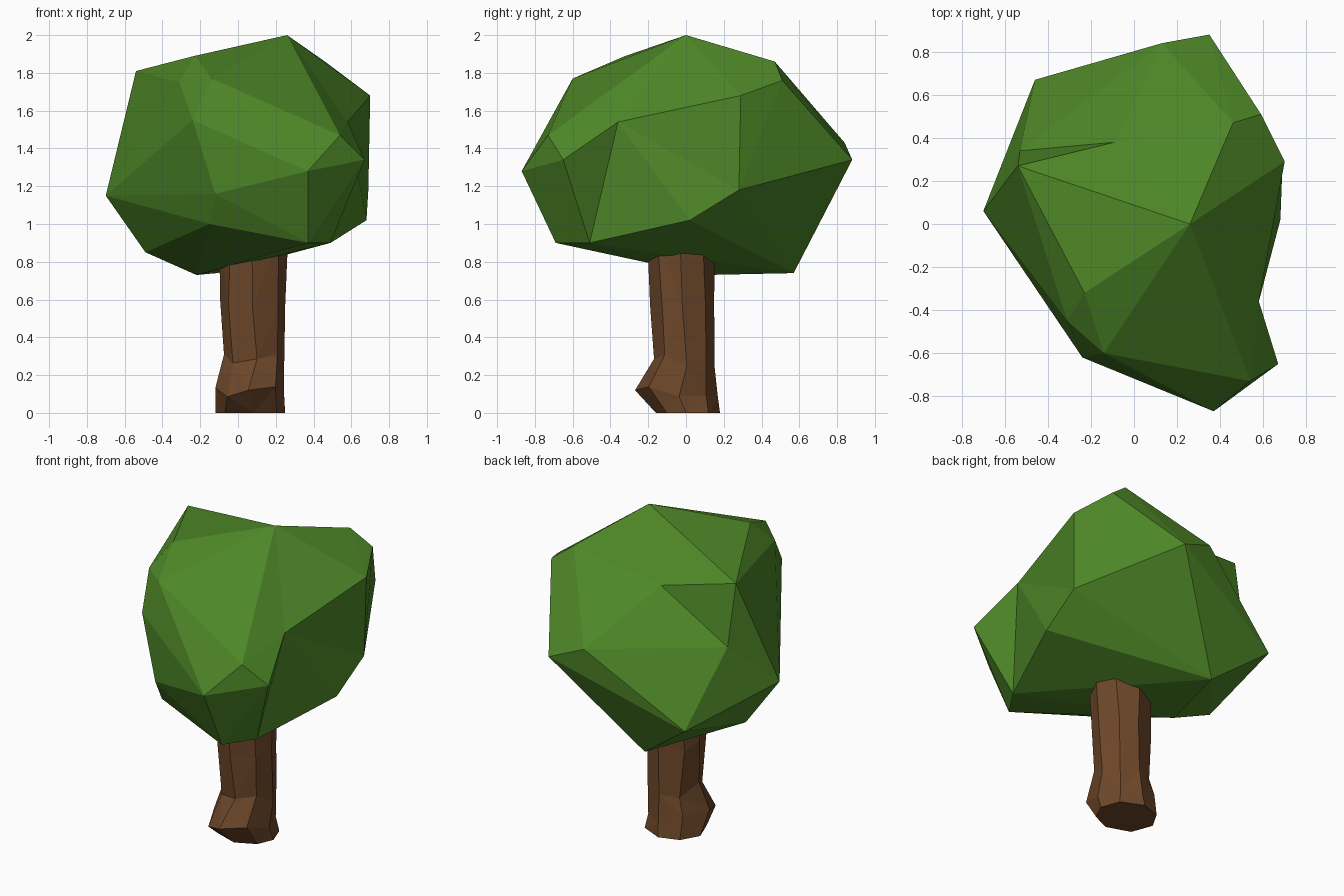
import bpy, bmesh, math, random
from mathutils import Vector

if "Cube" in bpy.data.objects:
    bpy.data.objects.remove(bpy.data.objects["Cube"])

random.seed(4)


def material(name, rgb):
    m = bpy.data.materials.new(name)
    m.diffuse_color = (*rgb, 1)
    m.use_nodes = True
    m.node_tree.nodes["Principled BSDF"].inputs["Base Color"].default_value = m.diffuse_color
    return m


def finish(bm, name, mat):
    bmesh.ops.recalc_face_normals(bm, faces=bm.faces[:])
    me = bpy.data.meshes.new(name)
    bm.to_mesh(me)
    bm.free()
    me.materials.append(mat)
    ob = bpy.data.objects.new(name, me)
    bpy.context.collection.objects.link(ob)
    return ob


leaf = material("leaf green", (0.075, 0.24, 0.02))
bark = material("bark brown", (0.155, 0.064, 0.023))

# Canopy: faceted hull of corner points, then a few shallow dents
corners = {
    'A': (.26, 0, 2), 'B': (-.54, .27, 1.81), 'C': (.46, .47, 1.86),
    'D': (-.23, -.32, 1.89), 'E': (-.14, -.6, 1.77), 'F': (-.31, -.45, 1.75),
    'G': (.54, -.73, 1.47), 'H': (.37, -.87, 1.28), 'I': (.67, -.65, 1.34),
    'J': (.37, -.69, .9), 'K': (.49, -.51, .9), 'M': (.7, .29, 1.68),
    'N': (.69, .28, 1.18), 'O': (.68, .02, 1.02), 'P': (-.11, .57, .74),
    'Q': (-.46, .67, 1.0), 'R': (.35, .88, 1.34), 'S': (.13, .84, 1.43),
    'T': (.59, .51, 1.76), 'U': (-.15, -.55, 1), 'V': (-.12, -.66, 1.16),
    'W': (-.49, .1, .85), 'X': (-.7, .06, 1.15), 'Y': (-.22, .1, .73),
    'Z': (-.24, -.62, 1.55)}
bm = bmesh.new()
vert = {k: bm.verts.new(p) for k, p in corners.items()}
bmesh.ops.convex_hull(bm, input=bm.verts[:])


def dent(key, point, ring):
    """Replace the faces spanned by the ring with a fan to a sunken point."""
    ring = {vert[k] for k in ring if vert[k].is_valid}
    region = [f for f in bm.faces if all(v in ring for v in f.verts)]
    if not region:
        return
    inside = set(region)
    edges = {e for f in region for e in f.edges}
    rim = [tuple(e.verts) for e in edges
           if sum(f in inside for f in e.link_faces) == 1]
    vert[key] = bm.verts.new(point)
    bmesh.ops.delete(bm, geom=region, context='FACES')
    for a, b in rim:
        bm.faces.new((a, b, vert[key]))


dent('right_dent', (.58, -.36, 1.54), "AMNOKIG")
dent('left_dent', (-.53, .34, 1.43), "BXQS")
if 'left_dent' in vert:
    dent('top_dent', (-.09, .38, 1.72), ['A', 'B', 'C', 'S', 'left_dent'])
finish(bm, "leaf_canopy", leaf)

# Trunk: lofted eight-sided rings (z, x min, x max, y min, y max)
rings = [(0, -.12, .25, -.16, .18), (.11, -.12, .245, -.27, .17),
         (.28, -.075, .245, -.17, .15), (.58, -.095, .25, -.19, .15),
         (.92, -.1, .265, -.205, .15)]
bm = bmesh.new()
loops = []
for z, x0, x1, y0, y1 in rings:
    loop = []
    for i in range(8):
        t = math.tau * (i + random.uniform(-.15, .15)) / 8
        x = (x0 + x1) / 2 + (x1 - x0) / 2 * math.cos(t)
        y = (y0 + y1) / 2 + (y1 - y0) / 2 * math.sin(t)
        h = z + (random.uniform(-.04, .04) if 0 < z < .9 else 0)
        loop.append(bm.verts.new((x, y, h)))
    loops.append(loop)
for a, b in zip(loops, loops[1:]):
    for i in range(8):
        j = (i + 1) % 8
        bm.faces.new((a[i], a[j], b[j], b[i]))
bm.faces.new(loops[0][::-1])
bm.faces.new(loops[-1])
bmesh.ops.triangulate(bm, faces=[f for f in bm.faces if len(f.verts) == 4])
finish(bm, "trunk", bark)
